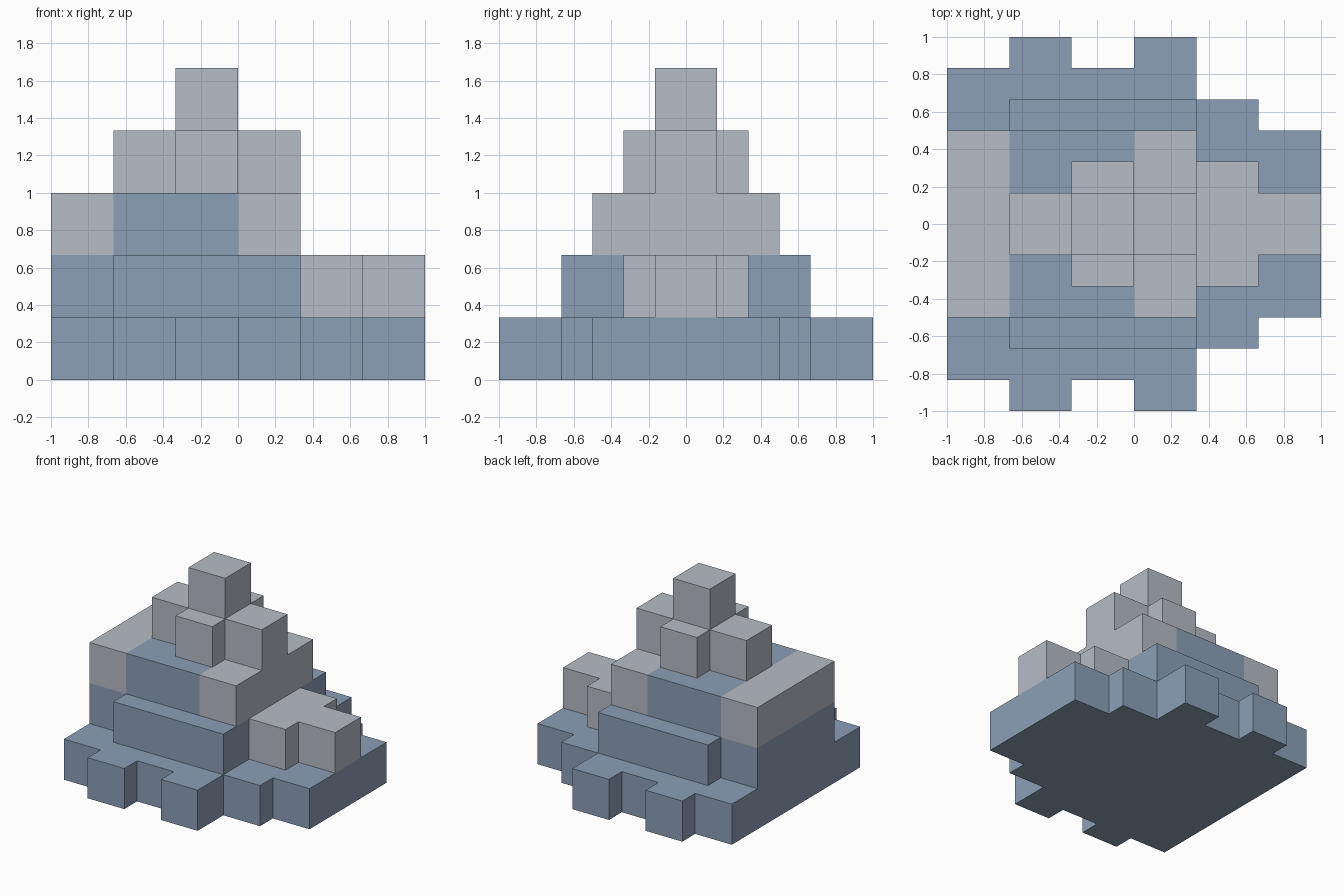
import bpy
import bmesh

if "Cube" in bpy.data.objects:
    bpy.data.objects.remove(bpy.data.objects["Cube"])

U = 1 / 3  # edge of one block


def material(name, rgb):
    m = bpy.data.materials.new(name)
    m.diffuse_color = (*rgb, 1)
    m.use_nodes = True
    m.node_tree.nodes["Principled BSDF"].inputs["Base Color"].default_value = m.diffuse_color
    return m


BLUE = material("slate blue", (0.26, 0.35, 0.47))
GREY = material("light grey", (0.47, 0.51, 0.57))


def tier(name, layer, first_col, half_widths, mat):
    """Stepped slab one block high: half_widths (in half blocks) per column along x."""
    side = []
    for i, w in enumerate(half_widths):
        x, y = -1 + (first_col + i) * U, w * U / 2
        if i and w == half_widths[i - 1]:
            side.pop()  # merge columns of equal width
        else:
            side.append((x, y))
        side.append((x + U, y))
    outline = [(x, -y) for x, y in side] + side[::-1]
    bm = bmesh.new()
    base = bm.faces.new([bm.verts.new((x, y, layer * U)) for x, y in outline])
    top = bmesh.ops.extrude_face_region(bm, geom=[base])["geom"]
    bmesh.ops.translate(bm, vec=(0, 0, U),
                        verts=[g for g in top if isinstance(g, bmesh.types.BMVert)])
    bmesh.ops.recalc_face_normals(bm, faces=bm.faces)
    mesh = bpy.data.meshes.new(name)
    bm.to_mesh(mesh)
    bm.free()
    mesh.materials.append(mat)
    bpy.context.collection.objects.link(bpy.data.objects.new(name, mesh))


# Ground layer with notched rim
tier("base", 0, 0, [5, 6, 5, 6, 4, 3], BLUE)
# Second layer: blue body and grey nose
tier("lower_body", 1, 0, [3, 4, 4, 4], BLUE)
tier("nose", 1, 4, [2, 1], GREY)
# Third layer: blue middle between grey end bands
tier("back_band", 2, 0, [3], GREY)
tier("upper_body", 2, 1, [3, 3], BLUE)
tier("front_band", 2, 3, [3], GREY)
# Cross-shaped crown and top block
tier("crown", 3, 1, [1, 2, 1], GREY)
tier("top_block", 4, 2, [1], GREY)
